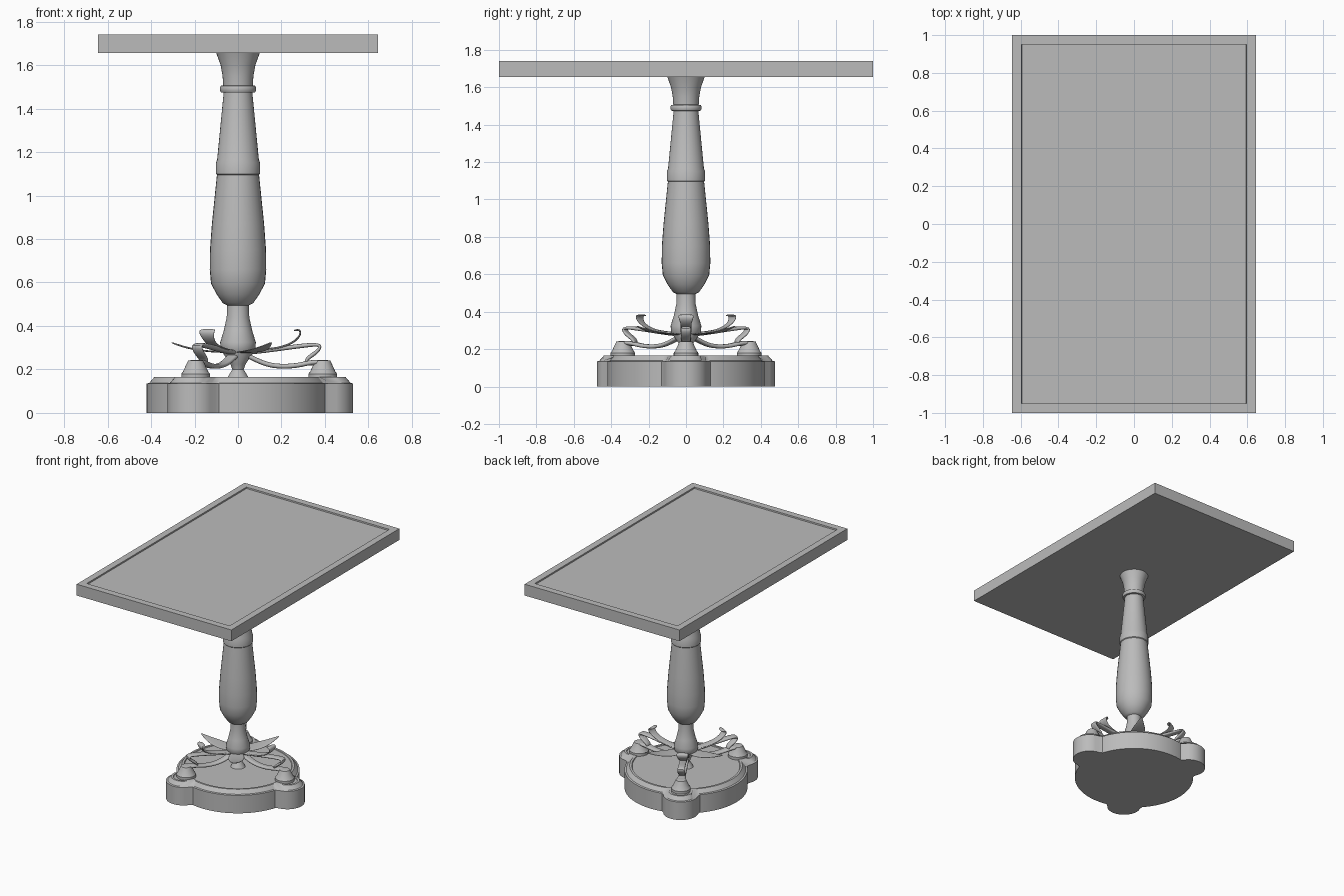
import bpy, bmesh, math
from mathutils import Matrix

if "Cube" in bpy.data.objects:
    bpy.data.objects.remove(bpy.data.objects["Cube"], do_unlink=True)

grey = bpy.data.materials.new("plain grey")
grey.use_nodes = True
GREY = (0.5, 0.5, 0.5, 1)
grey.diffuse_color = GREY
grey.node_tree.nodes["Principled BSDF"].inputs["Base Color"].default_value = GREY


def finish(name, bm, angle=35):
    bmesh.ops.recalc_face_normals(bm, faces=bm.faces)
    mesh = bpy.data.meshes.new(name)
    bm.to_mesh(mesh)
    bm.free()
    obj = bpy.data.objects.new(name, mesh)
    bpy.context.collection.objects.link(obj)
    mesh.materials.append(grey)
    bpy.ops.object.select_all(action="DESELECT")
    obj.select_set(True)
    bpy.context.view_layer.objects.active = obj
    bpy.ops.object.shade_smooth_by_angle(angle=math.radians(angle))
    return obj


def skin(name, rings):
    """Join closed rings of points and cap both ends."""
    bm = bmesh.new()
    loops = [[bm.verts.new(p) for p in ring] for ring in rings]
    n = len(loops[0])
    for a, b in zip(loops, loops[1:]):
        for i in range(n):
            j = (i + 1) % n
            bm.faces.new((a[i], a[j], b[j], b[i]))
    bm.faces.new(loops[0])
    bm.faces.new(loops[-1])
    return finish(name, bm)


def turned(name, profile, x=0, sides=32):
    steps = [math.tau * i / sides for i in range(sides)]
    return skin(name, [[(x + r * math.cos(a), r * math.sin(a), z) for a in steps]
                       for r, z in profile])


def ribbon(name, path, thickness):
    """Curved strap along +x from (radius, height, half width) points."""
    bm = bmesh.new()
    rows = [[bm.verts.new((r, s * w, z)) for s in (-1, 0, 1)] for r, z, w in path]
    for a, b in zip(rows, rows[1:]):
        for i in range(2):
            bm.faces.new((a[i], a[i + 1], b[i + 1], b[i]))
    obj = finish(name, bm, 60)
    solid = obj.modifiers.new("thickness", "SOLIDIFY")
    solid.thickness = thickness
    solid.offset = 0
    smooth = obj.modifiers.new("rounding", "SUBSURF")
    smooth.levels = smooth.render_levels = 2
    return obj


def three_around(obj, start=0):
    """Repeat a part at every third of a turn."""
    for k in range(3):
        part = obj if k == 0 else obj.copy()
        if k:
            bpy.context.collection.objects.link(part)
            part.name = f"{obj.name}_{k + 1}"
        part.matrix_world = Matrix.Rotation(start + k * math.tau / 3, 4, "Z")


# Table top with a shallow sunken panel
bm = bmesh.new()
bmesh.ops.create_cube(bm, size=1, matrix=Matrix.Translation((0, 0, 1.6975))
                      @ Matrix.Diagonal((1.29, 2, 0.085, 1)))
top = max(bm.faces, key=lambda f: f.calc_center_median().z)
bmesh.ops.inset_region(bm, faces=[top], thickness=0.07)
bmesh.ops.inset_region(bm, faces=[top], thickness=0.002, depth=-0.01)
finish("table_top", bm)

# Turned column
turned("column", [
    (0.05, 0.16), (0.026, 0.2), (0.035, 0.225), (0.08, 0.29), (0.082, 0.325),
    (0.065, 0.38), (0.052, 0.44), (0.05, 0.495), (0.07, 0.505), (0.098, 0.545),
    (0.124, 0.595), (0.13, 0.66), (0.129, 0.75), (0.12, 0.87), (0.097, 1.095),
    (0.102, 1.1), (0.102, 1.15), (0.096, 1.165), (0.066, 1.473), (0.079, 1.475),
    (0.083, 1.483), (0.083, 1.497), (0.079, 1.505), (0.068, 1.507),
    (0.071, 1.55), (0.08, 1.6), (0.1, 1.655)])


# Plinth: a disc with three round lobes
def outline(shrink, z, count=180):
    points = []
    for i in range(count):
        a = math.tau * i / count
        off = (a + math.pi / 3) % (math.tau / 3) - math.pi / 3
        r = 0.42 - shrink
        gap = (0.12 - shrink) ** 2 - (0.41 * math.sin(off)) ** 2
        if gap > 0:
            r = max(r, 0.41 * math.cos(off) + math.sqrt(gap))
        points.append((r * math.cos(a), r * math.sin(a), z))
    return points


skin("plinth", [outline(s, z) for s, z in (
    (0, 0), (0, 0.135), (0.012, 0.138), (0.035, 0.165), (0.05, 0.165), (0.053, 0.16))])

# Feet, scrolled legs and leaves
three_around(turned("foot", [(0.066, 0.158), (0.066, 0.18), (0.058, 0.19),
                             (0.042, 0.225), (0.035, 0.24), (0.02, 0.243)], x=0.39, sides=24))
three_around(ribbon("lower_leg", [
    (0.0, 0.285, 0.03), (0.07, 0.25, 0.028), (0.13, 0.222, 0.025), (0.2, 0.212, 0.022),
    (0.28, 0.218, 0.025), (0.34, 0.235, 0.03), (0.4, 0.232, 0.03)], 0.022))
three_around(ribbon("upper_leg", [
    (0.02, 0.275, 0.03), (0.12, 0.285, 0.03), (0.24, 0.302, 0.025), (0.345, 0.315, 0.025),
    (0.385, 0.312, 0.028), (0.365, 0.28, 0.028), (0.315, 0.25, 0.025), (0.31, 0.225, 0.02),
    (0.36, 0.225, 0.02)], 0.02))
three_around(ribbon("curled_leaf", [
    (0.02, 0.28, 0.02), (0.13, 0.29, 0.032), (0.21, 0.303, 0.03), (0.265, 0.33, 0.028),
    (0.29, 0.362, 0.04), (0.285, 0.385, 0.045), (0.255, 0.378, 0.03)], 0.01))
three_around(ribbon("pointed_leaf", [
    (0.02, 0.28, 0.03), (0.1, 0.28, 0.06), (0.18, 0.288, 0.055), (0.25, 0.303, 0.03),
    (0.31, 0.325, 0.003)], 0.008), start=math.pi / 3)
